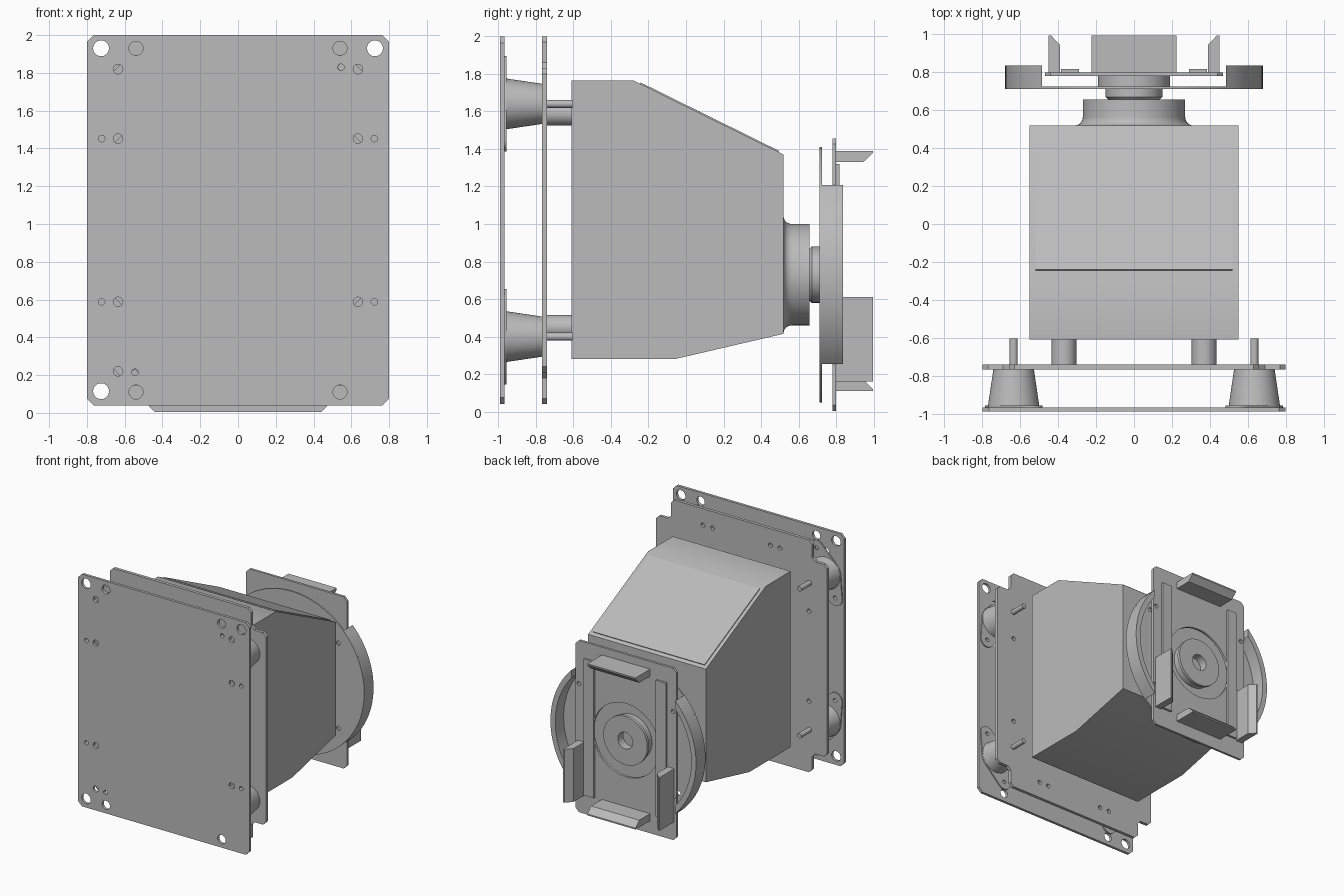
import bpy, bmesh, math
from mathutils import Vector, Matrix
from mathutils.geometry import convex_hull_2d

if "Cube" in bpy.data.objects:
    bpy.data.objects.remove(bpy.data.objects["Cube"], do_unlink=True)

GREY = (0.5, 0.5, 0.5, 1)
metal = bpy.data.materials.new("plain_grey")
metal.use_nodes = True
metal.diffuse_color = GREY
metal.node_tree.nodes["Principled BSDF"].inputs["Base Color"].default_value = GREY


def finish(name, bm):
    """Turn a bmesh into a shaded object."""
    bmesh.ops.remove_doubles(bm, verts=bm.verts, dist=0.0005)
    bmesh.ops.recalc_face_normals(bm, faces=bm.faces)
    mesh = bpy.data.meshes.new(name)
    bm.to_mesh(mesh)
    bm.free()
    mesh.materials.clear()
    mesh.materials.append(metal)
    obj = bpy.data.objects.new(name, mesh)
    bpy.context.collection.objects.link(obj)
    bpy.ops.object.select_all(action='DESELECT')
    obj.select_set(True)
    bpy.context.view_layer.objects.active = obj
    bpy.ops.object.shade_smooth_by_angle(angle=math.radians(30))
    return obj


def prism(name, points, vector):
    """Extrude a planar outline along a vector."""
    bm = bmesh.new()
    face = bm.faces.new([bm.verts.new(p) for p in points])
    out = bmesh.ops.extrude_face_region(bm, geom=[face], use_keep_orig=True)
    verts = [v for v in out["geom"] if isinstance(v, bmesh.types.BMVert)]
    bmesh.ops.translate(bm, verts=verts, vec=vector)
    return finish(name, bm)


def lathe(name, profile, x, z, steps=64):
    """Spin (radius, y) points about an axis parallel to y."""
    bm = bmesh.new()
    verts = [bm.verts.new((x + r, y, z)) for r, y in profile]
    edges = [bm.edges.new(pair) for pair in zip(verts, verts[1:])]
    bmesh.ops.spin(bm, geom=verts + edges, cent=(x, 0, z), axis=(0, 1, 0),
                   angle=2 * math.pi, steps=steps, use_merge=True)
    return finish(name, bm)


def rod(name, x, z, r0, r1, y0, y1, steps=32):
    return lathe(name, [(0, y0), (r0, y0), (r1, y1), (0, y1)], x, z, steps)


def circle(x, z, r, n=32):
    return [(x + r * math.cos(2 * math.pi * i / n), z + r * math.sin(2 * math.pi * i / n))
            for i in range(n)]


def plate(name, outline, holes, y0, y1):
    """Flat sheet in the xz plane, with (x, z, radius) holes."""
    curve = bpy.data.curves.new(name + "_outline", 'CURVE')
    curve.dimensions = '2D'
    curve.fill_mode = 'BOTH'
    curve.extrude = (y1 - y0) / 2
    for loop in [outline] + [circle(*h) for h in holes]:
        spline = curve.splines.new('POLY')
        spline.points.add(len(loop) - 1)
        for point, (x, z) in zip(spline.points, loop):
            point.co = (x, z, 0, 1)
        spline.use_cyclic_u = True
    helper = bpy.data.objects.new(name + "_outline", curve)
    bpy.context.collection.objects.link(helper)
    bpy.context.view_layer.update()
    mesh = bpy.data.meshes.new_from_object(
        helper.evaluated_get(bpy.context.evaluated_depsgraph_get()))
    bm = bmesh.new()
    bm.from_mesh(mesh)
    bpy.data.objects.remove(helper, do_unlink=True)
    bpy.data.curves.remove(curve)
    bpy.data.meshes.remove(mesh)
    bm.transform(Matrix.Translation((0, (y0 + y1) / 2, 0)) @ Matrix.Rotation(math.pi / 2, 4, 'X'))
    return finish(name, bm)


def four_corners(corner, cz):
    """Repeat a corner's points in all four quadrants as one closed loop."""
    loop = []
    for sx, sz in ((1, 1), (-1, 1), (-1, -1), (1, -1)):
        part = [(sx * x, cz + sz * z) for x, z in corner]
        loop += part if sx * sz > 0 else part[::-1]
    return loop


MID = 1.02      # plate centre height
AXIS = 0.73     # rotor centre height
SIDES = (("left", 1), ("right", -1))
LEVELS = (("upper", 1), ("lower", -1))

# Front plate
holes = [(s * 0.54, MID + t * 0.91, 0.037) for s in (1, -1) for t in (1, -1)]
holes += [(-0.725, 1.93, 0.042), (0.725, 1.93, 0.042), (-0.725, 0.115, 0.042)]
holes += [(s * x, MID + t * 0.432, r) for s in (1, -1) for t in (1, -1)
          for x, r in ((0.635, 0.025), (0.722, 0.017))]
holes += [(0.635, 1.82, 0.025), (-0.635, 1.82, 0.025), (-0.635, 0.22, 0.025),
          (0.545, 1.83, 0.017), (-0.545, 0.215, 0.017)]
plate("front_plate", four_corners([(0.8, 0.945), (0.765, 0.98)], MID), holes, -0.99, -0.967)

# Notched inner plate
holes = [(s * x, MID + t * 0.84, 0.018) for s in (1, -1) for t in (1, -1) for x in (0.27, 0.36)]
holes += [(s * 0.63, MID + t * 0.38, 0.018) for s in (1, -1) for t in (1, -1)]
corner = [(0.8, 0.78), (0.77, 0.81), (0.69, 0.81), (0.66, 0.84), (0.66, 0.95), (0.63, 0.98)]
plate("inner_plate", four_corners(corner, MID), holes, -0.767, -0.74)

# Dampers with flanges, pins and spacers between the plates and the housing
for side, s in SIDES:
    for level, t in LEVELS:
        tag = f"_{level}_{side}"
        x, z = s * 0.635, MID + t * 0.62
        ends = [(s * 0.722, MID + t * 0.432), (s * 0.547, MID + t * 0.81)]
        cloud = circle(x, z, 0.137) + circle(*ends[0], 0.065) + circle(*ends[1], 0.065)
        outline = [cloud[i] for i in convex_hull_2d([Vector(p) for p in cloud])]
        plate("damper_flange" + tag, outline, [(*e, 0.017) for e in ends], -0.967, -0.957)
        rod("damper" + tag, x, z, 0.135, 0.107, -0.957, -0.767, 48)
        rod("pin" + tag, x, z, 0.021, 0.021, -0.74, -0.605)
        rod("spacer" + tag, s * 0.37, MID + t * 0.57, 0.066, 0.066, -0.74, -0.61)

# Tapered housing with a thin lid on its slope
profile = [(-0.61, 0.28), (-0.61, 1.765), (-0.28, 1.765), (0.52, 1.37), (0.52, 0.415), (-0.06, 0.28)]
prism("housing", [(-0.55, y, z) for y, z in profile], (1.1, 0, 0))
start, end = Vector((0, -0.28, 1.765)), Vector((0, 0.52, 1.37))
slope = end - start
normal = Vector((0, -slope.z, slope.y)).normalized()
low, high = start + slope * 0.045, start + slope * 0.965
prism("housing_lid", [p + Vector((x, 0, 0)) for p, x in
                      ((low, -0.52), (low, 0.52), (high, 0.52), (high, -0.52))], normal * 0.007)

# Neck with a flared base, then the rotor hub
flare = [(0.31 - 0.04 * math.sin(a), 0.565 - 0.045 * math.cos(a))
         for a in (i * math.pi / 12 for i in range(7))]
lathe("neck", [(0, 0.52)] + flare + [(0.27, 0.657), (0, 0.657)], 0, AXIS)
lathe("hub", [(0, 0.655), (0.135, 0.655), (0.15, 0.67), (0.15, 0.712), (0, 0.712)], 0, AXIS)
lathe("hub_boss", [(0.07, 0.74), (0.07, 0.81), (0.205, 0.81), (0.205, 0.785), (0.19, 0.78),
                   (0.19, 0.72), (0, 0.72), (0, 0.74), (0.07, 0.74)], 0, AXIS)

# Rotor disc and its two raised rim segments
screws = [(s * 0.44, AXIS + t * 0.36, 0.018) for s in (1, -1) for t in (1, -1)]
plate("rotor_disc", circle(0, AXIS, 0.68, 96), screws, 0.712, 0.725)
for side, s in SIDES:
    rim = []
    for radius, direction in ((0.68, 1), (0.635, -1)):
        limit = math.acos(0.485 / radius)
        for i in range(25):
            a = direction * limit * (i / 12 - 1)
            rim.append((s * radius * math.cos(a), AXIS + radius * math.sin(a)))
    plate("rim_" + side, rim, [], 0.724, 0.837)

# Back mounting plate with guide bars
plate("mount_plate", four_corners([(0.47, 0.695), (0.44, 0.725)], AXIS),
      [(0, AXIS, 0.31)] + screws, 0.78, 0.8)
for side, s in SIDES:
    plate("guide_bar_" + side, [(s * 0.29, 0.17), (s * 0.385, 0.17), (s * 0.385, 1.32), (s * 0.29, 1.32)],
          [], 0.8, 0.818)

# Bevelled clips: (distance outward, y) section shared by all four
section = [(0, 0.8), (0.06, 0.8), (0.06, 0.995), (0.048, 0.995), (0, 0.945)]
for side, s in SIDES:
    prism("clip_" + side, [(s * (0.39 + d), y, 0.16) for d, y in section], (0, 0, 0.45))
for level, base, t in (("upper", 1.33, 1), ("lower", 0.17, -1)):
    prism("clip_" + level, [(-0.225, y, base + t * d) for d, y in section], (0.45, 0, 0))
